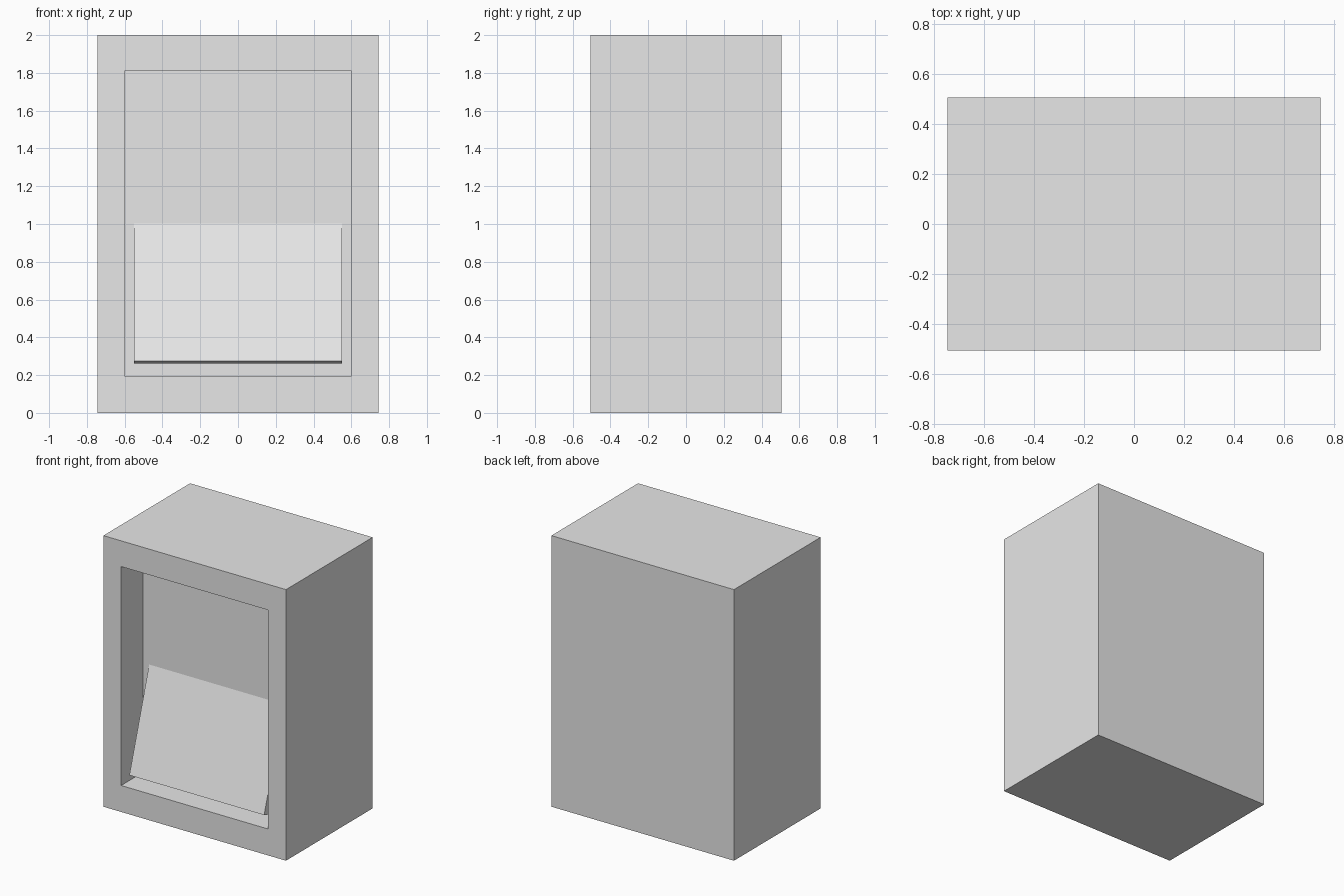
import bpy
import bmesh
import math
from mathutils import Vector

cube = bpy.data.objects.get("Cube")
if cube:
    bpy.data.objects.remove(cube, do_unlink=True)

# Single grey finish
grey = bpy.data.materials.new("light_grey")
grey.use_nodes = True
colour = (0.8, 0.8, 0.8, 1.0)
grey.diffuse_color = colour
grey.node_tree.nodes["Principled BSDF"].inputs["Base Color"].default_value = colour


def add_object(name, bm):
    mesh = bpy.data.meshes.new(name)
    bm.to_mesh(mesh)
    bm.free()
    mesh.materials.append(grey)
    obj = bpy.data.objects.new(name, mesh)
    bpy.context.collection.objects.link(obj)
    return obj


def box_mesh(size):
    bm = bmesh.new()
    bmesh.ops.create_cube(bm, size=1)
    bmesh.ops.scale(bm, vec=size, verts=bm.verts)
    return bm


# Housing: box with a rectangular recess sunk into the front
bm = box_mesh((1.49, 1.01, 2.0))
bmesh.ops.translate(bm, vec=(0, 0, 1), verts=bm.verts)
bm.normal_update()
front = min(bm.faces, key=lambda f: f.calc_center_median().y)
bmesh.ops.inset_individual(bm, faces=[front], thickness=0.1)
for v in front.verts:
    v.co.x = math.copysign(0.6, v.co.x)
    v.co.z = 1.81 if v.co.z > 1 else 0.195
pocket = bmesh.ops.extrude_discrete_faces(bm, faces=[front])["faces"][0]
bmesh.ops.translate(bm, vec=Vector((0, 0.255, 0)), verts=pocket.verts)
bmesh.ops.recalc_face_normals(bm, faces=bm.faces)
add_object("housing", bm)

# Rocker: thin slab tilted so its lower half stands out of the recess
rocker = add_object("rocker_paddle", box_mesh((1.1, 0.045, 1.545)))
rocker.location = (0, -0.226, 1.005)
rocker.rotation_euler.x = math.radians(-17.6)

# Narrow strip along the top of the recess
strip = add_object("upper_strip", box_mesh((1.1, 0.006, 0.013)))
strip.location = (0, -0.251, 1.742)
